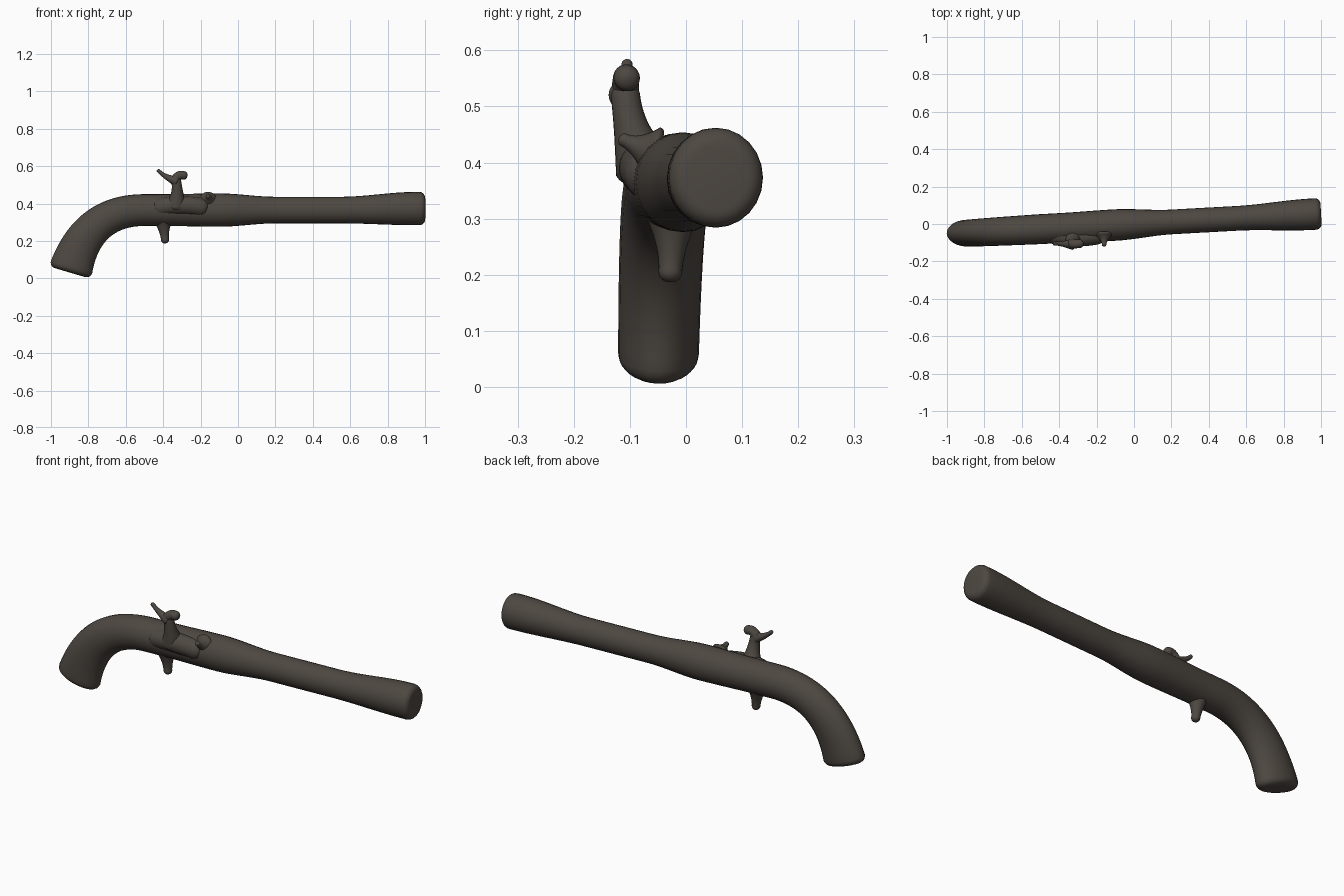
import bpy, bmesh, math
from mathutils import Vector

cube = bpy.data.objects.get("Cube")
if cube:
    bpy.data.objects.remove(cube, do_unlink=True)

material = bpy.data.materials.new("dark_brown_grey")
material.use_nodes = True
colour = (0.075, 0.064, 0.053, 1)
material.diffuse_color = colour
shader = material.node_tree.nodes["Principled BSDF"]
shader.inputs["Base Color"].default_value = colour

SIDES = 24
ROUND_STEPS = 5


def ease(start, end, value):
    """Smooth step from 0 at start to 1 at end."""
    t = min(max((value - start) / (end - start), 0), 1)
    return t * t * (3 - 2 * t)


def bend(start, middle, end, t):
    """Point and direction on a three point curve."""
    first = start.lerp(middle, t)
    second = middle.lerp(end, t)
    return first.lerp(second, t), (second - first).normalized()


def rounded_end(section, size, sign):
    """Extra sections that round off one end, moving outwards."""
    centre, direction, height, width = section
    extra = []
    for step in range(1, ROUND_STEPS + 1):
        angle = math.pi / 2 * step / ROUND_STEPS
        inset = size * (1 - math.cos(angle))
        offset = direction * sign * size * math.sin(angle)
        extra.append((centre + offset, direction, height - inset, width - inset))
    return extra


def loft(name, sections, rounding):
    """Skin elliptical sections: centre, direction, half height, half width."""
    head = rounded_end(sections[0], rounding, -1)
    tail = rounded_end(sections[-1], rounding, 1)
    mesh_builder = bmesh.new()
    rings = []
    for centre, direction, height, width in head[::-1] + sections + tail:
        up = direction.cross(Vector((0, 1, 0))).normalized()
        side = direction.cross(up)
        ring = []
        for i in range(SIDES):
            angle = math.tau * i / SIDES
            offset = up * height * math.cos(angle) + side * width * math.sin(angle)
            ring.append(mesh_builder.verts.new(centre + offset))
        rings.append(ring)
    for near, far in zip(rings, rings[1:]):
        for i in range(SIDES):
            mesh_builder.faces.new((near[i - 1], near[i], far[i], far[i - 1]))
    mesh_builder.faces.new(rings[0])
    mesh_builder.faces.new(rings[-1])
    bmesh.ops.recalc_face_normals(mesh_builder, faces=mesh_builder.faces[:])
    mesh = bpy.data.meshes.new(name)
    mesh_builder.to_mesh(mesh)
    mesh_builder.free()
    mesh.materials.append(material)
    mesh.shade_smooth()
    part = bpy.data.objects.new(name, mesh)
    bpy.context.collection.objects.link(part)


def limb(name, start, middle, end, thick, thin, steps=12):
    """Bent round limb that tapers from thick to thin."""
    points = [Vector(p) for p in (start, middle, end)]
    sections = []
    for i in range(steps + 1):
        t = i / steps
        centre, direction = bend(*points, t)
        radius = thin + (thick - thin) * (1 - t) ** 2
        sections.append((centre, direction, radius, radius))
    loft(name, sections, thin * 0.85)


def spine(x, z):
    """Point on the long axis, which leans slightly to one side."""
    return Vector((x, 0.055 * x, z))


# Curved grip, deepest at the butt
axis_height = 0.365
grip_end = -0.5
grip = [spine(-0.89, 0.06), spine(-0.8, axis_height), spine(grip_end, axis_height)]
body = []
grip_steps = 24
for i in range(grip_steps):
    t = i / grip_steps
    centre, direction = bend(*grip, t)
    body.append((centre, direction, 0.085 + 0.03 * (1 - t) ** 2, 0.072 + 0.008 * t))

# Straight forestock and barrel: fuller at the lock, flared at the muzzle
barrel_steps = 50
barrel_end = 0.97
forward = spine(1, 0).normalized()
for i in range(barrel_steps + 1):
    x = grip_end + (barrel_end - grip_end) * i / barrel_steps
    flare = ease(0.55, 0.95, x)
    swell = 0.018 * ease(0.2, -0.1, x) - 0.004 * ease(-0.1, -0.4, x)
    radius = 0.071 + swell + 0.018 * flare
    centre = spine(x, axis_height + 0.008 * flare)
    body.append((centre, forward, radius, radius - 0.005))
loft("stock_and_barrel", body, 0.03)

# Lock swelling on the front side
limb("lock_plate", (-0.42, -0.06, 0.38), (-0.31, -0.08, 0.4), (-0.2, -0.06, 0.38), 0.05, 0.05)

# Hammer with a rear spur and a hooked nose
limb("hammer", (-0.33, -0.075, 0.4), (-0.32, -0.1, 0.45), (-0.33, -0.108, 0.52), 0.055, 0.026)
limb("hammer_spur", (-0.33, -0.11, 0.52), (-0.39, -0.105, 0.54), (-0.425, -0.105, 0.575), 0.028, 0.01)
limb("hammer_nose", (-0.34, -0.108, 0.52), (-0.32, -0.108, 0.56), (-0.29, -0.105, 0.55), 0.025, 0.023)

# Bolster ahead of the hammer
limb("bolster", (-0.16, -0.06, 0.42), (-0.16, -0.09, 0.43), (-0.16, -0.11, 0.44), 0.045, 0.012)

# Trigger
limb("trigger", (-0.4, -0.025, 0.31), (-0.395, -0.025, 0.25), (-0.39, -0.028, 0.205), 0.05, 0.021)
